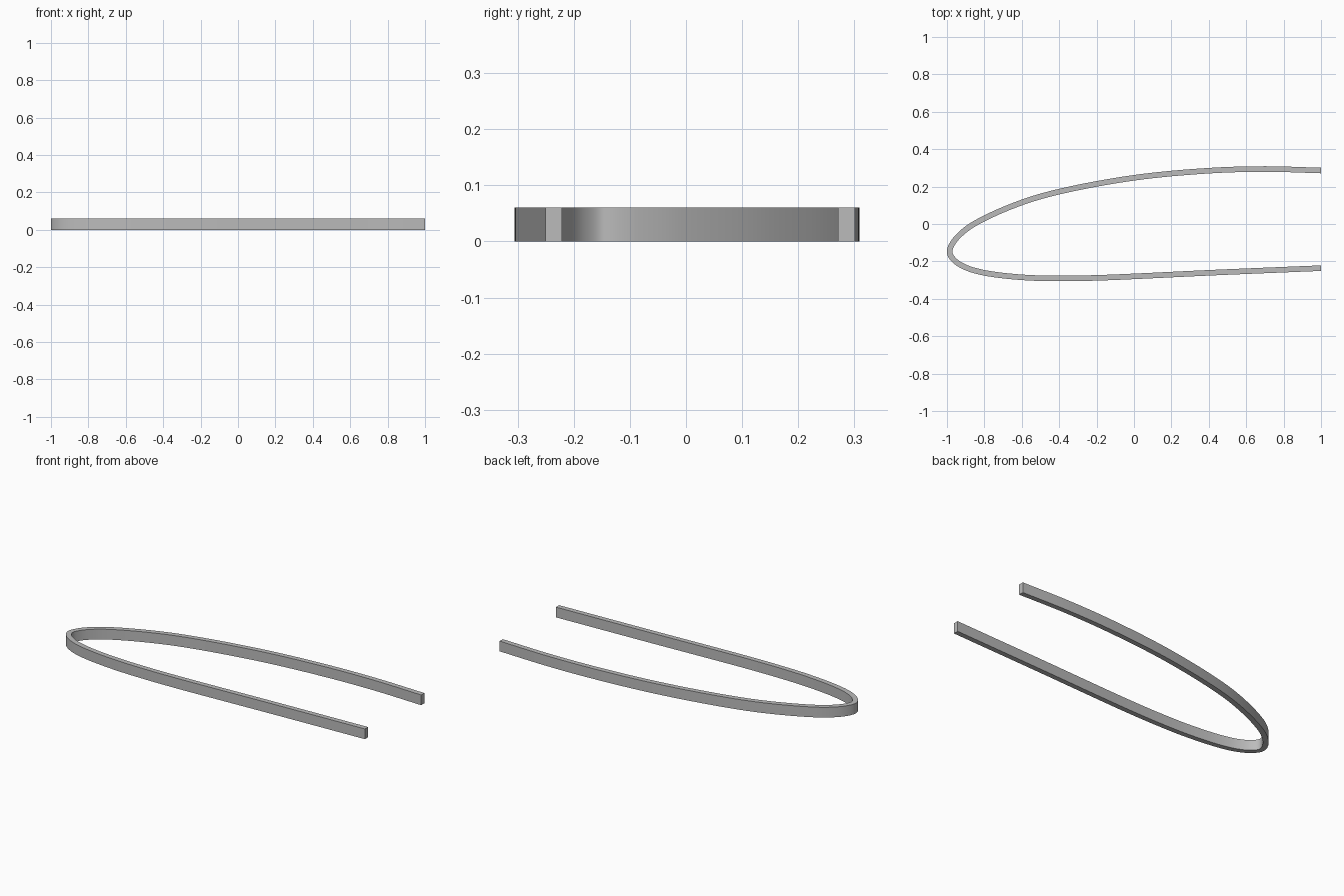
import bpy, bmesh, math
from mathutils import Vector

cube = bpy.data.objects.get("Cube")
if cube:
    bpy.data.objects.remove(cube, do_unlink=True)

HEIGHT = 0.06
HALF = 0.0148   # half the wall thickness
STEPS = 8

# Centre line of the bent strip, from upper end round the nose to lower end
path = [Vector(p) for p in (
    (1, .286), (.7, .294), (.4, .285), (0, .247), (-.4, .173), (-.6, .115),
    (-.8, .03), (-.9, -.03), (-.965, -.096), (-.986, -.15), (-.962, -.193),
    (-.9, -.232), (-.8, -.261), (-.6, -.285), (-.4, -.291), (-.2, -.288),
    (0, -.28), (.4, -.261), (1, -.236))]


def smooth_path(pts):
    """Centripetal spline through the points."""
    ext = [2 * pts[0] - pts[1]] + pts + [2 * pts[-1] - pts[-2]]
    out = []
    for a, b, c, d in zip(ext, ext[1:], ext[2:], ext[3:]):
        ta = 0
        tb = ta + math.sqrt((b - a).length)
        tc = tb + math.sqrt((c - b).length)
        td = tc + math.sqrt((d - c).length)
        for i in range(STEPS):
            t = tb + (tc - tb) * i / STEPS
            ab = a.lerp(b, (t - ta) / (tb - ta))
            bc = b.lerp(c, (t - tb) / (tc - tb))
            cd = c.lerp(d, (t - tc) / (td - tc))
            abc = ab.lerp(bc, (t - ta) / (tc - ta))
            bcd = bc.lerp(cd, (t - tb) / (td - tb))
            out.append(abc.lerp(bcd, (t - tb) / (tc - tb)))
    return out + [pts[-1]]


# Strip with a rectangular section swept along the centre line
line = smooth_path(path)
bm = bmesh.new()
rings = []
for i, p in enumerate(line):
    t = (line[min(i + 1, len(line) - 1)] - line[max(i - 1, 0)]).normalized()
    n = Vector((t.y, -t.x))
    if i in (0, len(line) - 1):      # ends are cut square to x
        n = Vector((0, math.copysign(1, n.y)))
    a, b = p + n * HALF, p - n * HALF
    rings.append([bm.verts.new((q.x, q.y, z))
                  for q, z in ((a, 0), (b, 0), (b, HEIGHT), (a, HEIGHT))])
for r, s in zip(rings, rings[1:]):
    for k in range(4):
        m = (k + 1) % 4
        bm.faces.new((r[k], r[m], s[m], s[k]))
bm.faces.new(rings[0])
bm.faces.new(rings[-1])
bmesh.ops.recalc_face_normals(bm, faces=bm.faces)

mesh = bpy.data.meshes.new("curved_strip")
bm.to_mesh(mesh)
bm.free()
strip = bpy.data.objects.new("curved_strip", mesh)
bpy.context.collection.objects.link(strip)

# Plain grey
grey = bpy.data.materials.new("plain grey")
grey.use_nodes = True
colour = (0.5, 0.5, 0.5, 1)
grey.diffuse_color = colour
grey.node_tree.nodes["Principled BSDF"].inputs["Base Color"].default_value = colour
mesh.materials.append(grey)

bpy.context.view_layer.objects.active = strip
strip.select_set(True)
bpy.ops.object.shade_smooth_by_angle(angle=math.radians(30))
